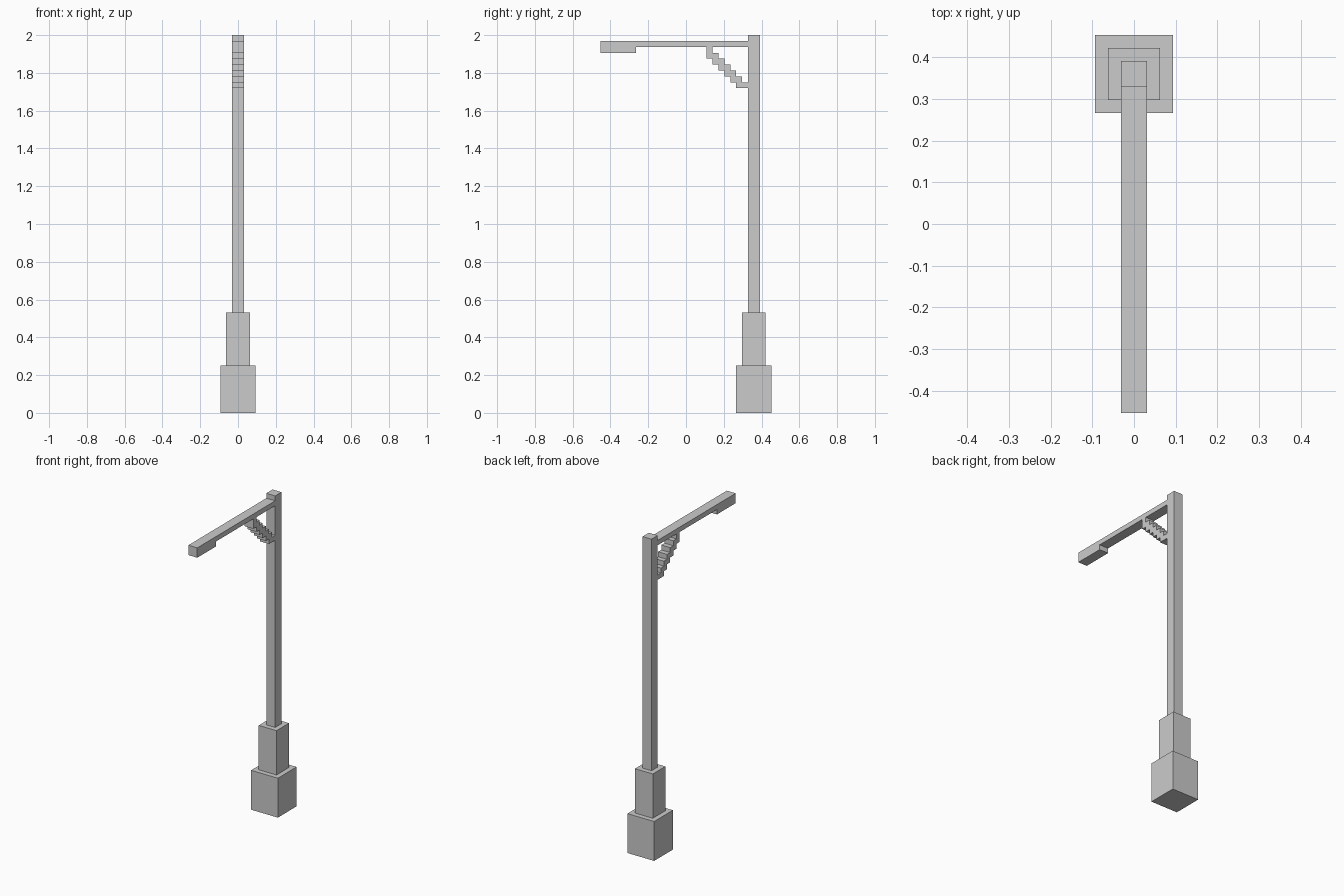
import bpy
import bmesh

if "Cube" in bpy.data.objects:
    bpy.data.objects.remove(bpy.data.objects["Cube"])

U = 2 / 64            # grid unit of the blocky model
POST_Y = 11.5         # column centre, in grid units
POST_FRONT = POST_Y - 1
HALF_DEPTH = 14.5


def extrude_part(name, outline, vec, place):
    """Extrude a flat outline (grid units) along vec into a solid part."""
    bm = bmesh.new()
    face = bm.faces.new([bm.verts.new(place(a, b)) for a, b in outline])
    res = bmesh.ops.extrude_face_region(bm, geom=[face], use_keep_orig=True)
    moved = [g for g in res["geom"] if isinstance(g, bmesh.types.BMVert)]
    bmesh.ops.translate(bm, verts=moved, vec=vec)
    bmesh.ops.recalc_face_normals(bm, faces=bm.faces)
    bmesh.ops.scale(bm, vec=(U, U, U), verts=bm.verts)
    mesh = bpy.data.meshes.new(name)
    bm.to_mesh(mesh)
    bm.free()
    obj = bpy.data.objects.new(name, mesh)
    bpy.context.collection.objects.link(obj)
    return obj


def column_block(name, half, z0, z1):
    square = [(-half, -half), (half, -half), (half, half), (-half, half)]
    extrude_part(name, square, (0, 0, z1 - z0),
                 lambda x, y: (x, POST_Y + y, z0))


def side_profile(name, outline):
    extrude_part(name, outline, (2, 0, 0), lambda y, z: (-1, y, z))


# Column: stepped square base and slender post
column_block("plinth", 3, 0, 8)
column_block("collar", 2, 8, 17)
column_block("post", 1, 17, 64)

# Arm with the lamp housing at its tip
side_profile("arm_and_lamp", [
    (-HALF_DEPTH, 63), (-HALF_DEPTH, 61), (-HALF_DEPTH + 6, 61),
    (-HALF_DEPTH + 6, 62), (POST_FRONT, 62), (POST_FRONT, 63)])

# Stair-stepped diagonal brace under the arm
y0, z0, steps = POST_FRONT - 7, 62, 6
lower, upper = [(y0, z0)], []
for i in range(steps):
    lower += [(y0 + i, z0 - 2 - i), (y0 + i + 1, z0 - 2 - i)]
    upper += [(y0 + i + 1, z0 - i), (y0 + i + 1, z0 - i - 1)]
lower.append((POST_FRONT, z0 - 7))
upper.append((POST_FRONT, z0 - 6))
side_profile("brace", lower + upper[::-1])
